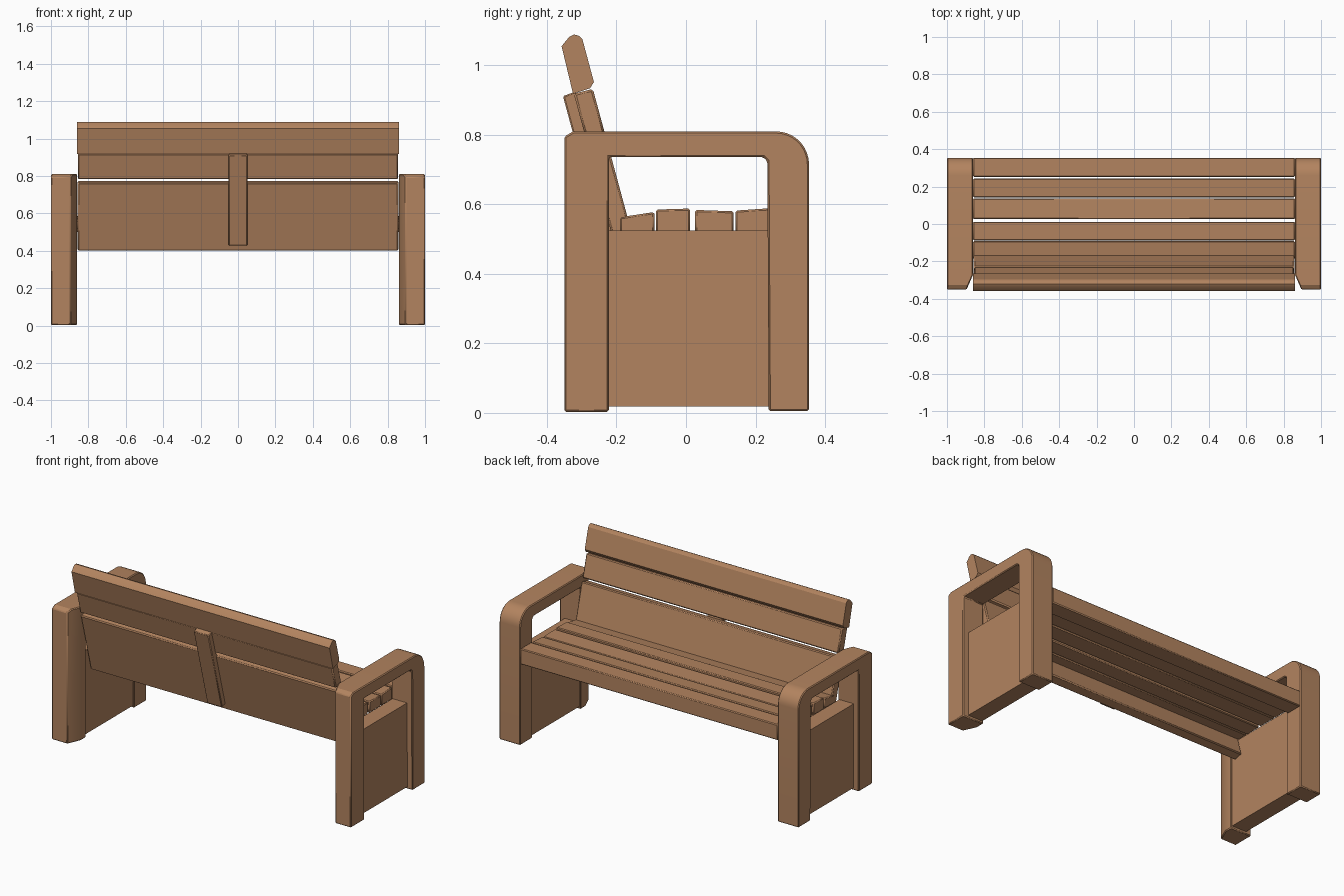
import bpy, bmesh, math
from mathutils import Vector

if "Cube" in bpy.data.objects:
    bpy.data.objects.remove(bpy.data.objects["Cube"])

wood = bpy.data.materials.new("warm brown wood")
wood.diffuse_color = (0.45, 0.23, 0.115, 1)
wood.use_nodes = True
wood.node_tree.nodes["Principled BSDF"].inputs["Base Color"].default_value = wood.diffuse_color


def extrude(name, profile, x0, x1, bevel=0.006, cut=None):
    """Extrude a (y, z) profile along x; optionally slice it with a plane."""
    bm = bmesh.new()
    a = [bm.verts.new((x0, y, z)) for y, z in profile]
    b = [bm.verts.new((x1, y, z)) for y, z in profile]
    n = len(profile)
    bm.faces.new(a)
    bm.faces.new(b[::-1])
    for i in range(n):
        j = (i + 1) % n
        bm.faces.new((a[j], a[i], b[i], b[j]))
    if cut:
        res = bmesh.ops.bisect_plane(bm, geom=bm.verts[:] + bm.edges[:] + bm.faces[:],
                                     plane_co=cut[0], plane_no=cut[1], clear_outer=True)
        edges = [e for e in res["geom_cut"] if isinstance(e, bmesh.types.BMEdge)]
        bmesh.ops.holes_fill(bm, edges=edges, sides=0)
    bmesh.ops.recalc_face_normals(bm, faces=bm.faces[:])
    me = bpy.data.meshes.new(name)
    bm.to_mesh(me)
    bm.free()
    me.materials.append(wood)
    me.shade_smooth()
    me.set_sharp_from_angle(angle=math.radians(25))
    ob = bpy.data.objects.new(name, me)
    bpy.context.collection.objects.link(ob)
    if bevel:
        mod = ob.modifiers.new("soft edges", "BEVEL")
        mod.width = bevel
        mod.segments = 1
        mod.limit_method = 'ANGLE'
        mod.angle_limit = math.radians(35)
    return ob


def rect(y0, y1, z0, z1):
    return [(y0, z0), (y1, z0), (y1, z1), (y0, z1)]


# Side frames: upside-down U with a rounded front corner, plus an inset panel
R = 0.095
arc = [(0.354 - R + R * math.cos(math.radians(t)), 0.81 - R + R * math.sin(math.radians(t)))
       for t in range(0, 91, 10)]
frame = ([(-0.35, 0.003), (-0.222, 0.003), (-0.222, 0.736), (0.222, 0.736),
          (0.234, 0.724), (0.238, 0.005), (0.354, 0.005)]
         + arc + [(-0.325, 0.81), (-0.35, 0.795)])
for side, s in (("right", 1), ("left", -1)):
    extrude(side + "_armrest_frame", frame, s * 0.86, s * 1.0, 0.005,
            cut=(Vector((s * 0.895, -0.35, 0)), Vector((-s * 0.08, -0.035, 0)).normalized()))
    extrude(side + "_side_panel", rect(-0.225, 0.24, 0.018, 0.525), s * 0.868, s * 0.965, 0)

# Seat slats: back y, front y, bottom z, top z at back, top z at front
slats = [(-0.190, -0.091, 0.515, 0.563, 0.578),
         (-0.087, 0.012, 0.515, 0.585, 0.588),
         (0.026, 0.137, 0.515, 0.584, 0.580),
         (0.142, 0.243, 0.515, 0.582, 0.589),
         (0.252, 0.354, 0.495, 0.590, 0.590)]
for i, (y0, y1, zb, t0, t1) in enumerate(slats):
    extrude(f"seat_slat_{i + 1}", [(y0, zb), (y1, zb), (y1, t1), (y0, t0)], -0.86, 0.86, 0.005)

# Leaning backrest: y of the front face at a given height
SLOPE = 0.27


def lean(z):
    return -0.235 - SLOPE * (z - 0.81)


def board(z0, z1, front, back):
    """Cross-section of a board between two offsets behind the leaning face."""
    d = SLOPE * 0.05
    return [(lean(z0) - back, z0 - d), (lean(z0) - front, z0),
            (lean(z1) - front, z1), (lean(z1) - back, z1 - d)]


extrude("backrest_lower_board", board(0.413, 0.776, 0, 0.055), -0.857, 0.857)
extrude("backrest_middle_board", board(0.795, 0.932, 0, 0.055), -0.855, 0.855)
extrude("backrest_top_board",
        [(-0.325, 0.918), (-0.276, 0.934), (-0.265, 0.952), (-0.298, 1.075),
         (-0.306, 1.084), (-0.322, 1.089), (-0.336, 1.082), (-0.358, 1.055)],
        -0.862, 0.862, 0)

# Upright strut behind the backrest
extrude("back_strut", board(0.44, 0.925, 0.05, 0.088), -0.05, 0.05, 0.004)
